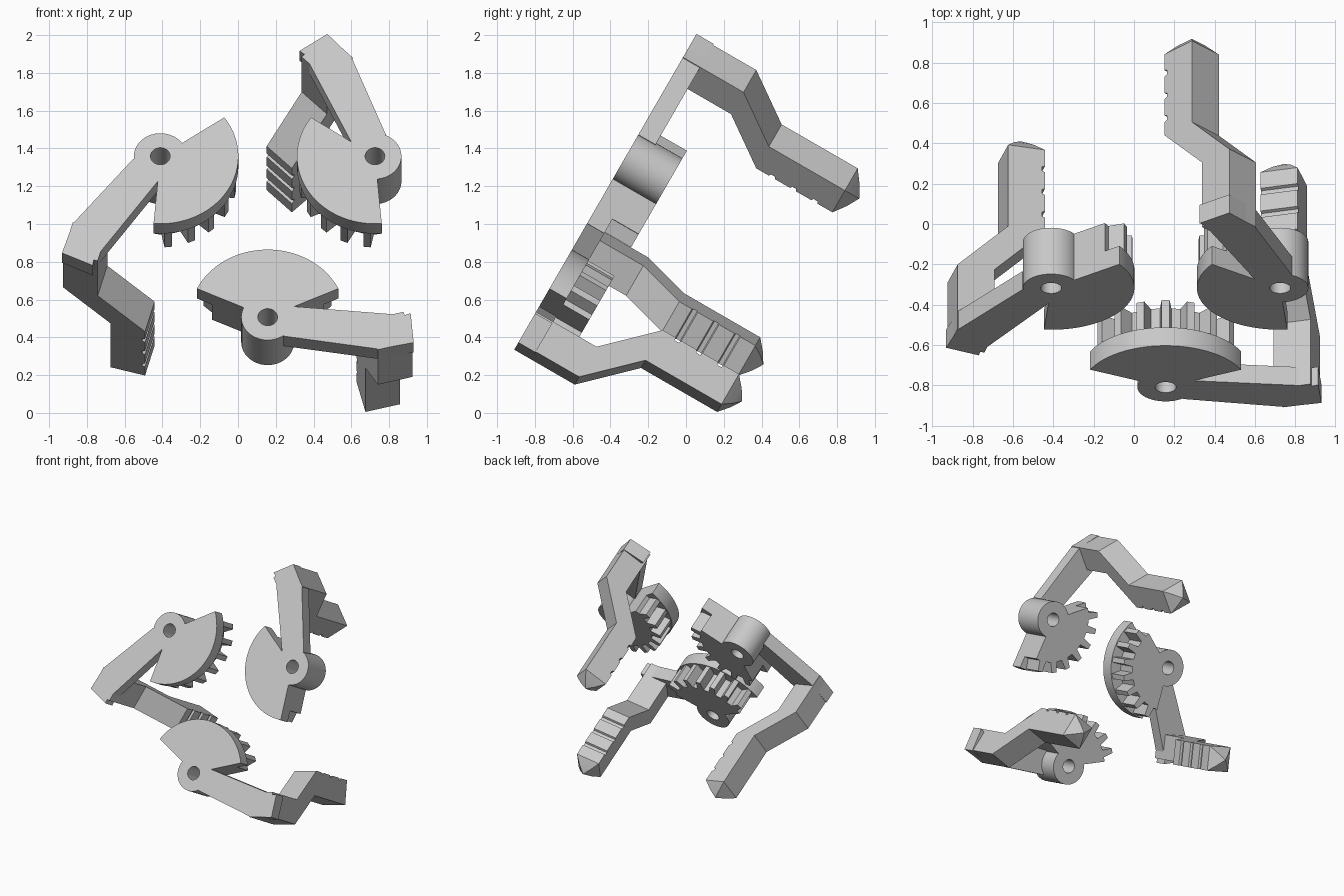
import bpy, bmesh
from math import sin, cos, pi, radians
from mathutils import Matrix, Vector

cube = bpy.data.objects.get("Cube")
if cube:
    bpy.data.objects.remove(cube)

grey = bpy.data.materials.new("light_grey")
grey.use_nodes = True
colour = (0.58, 0.58, 0.58, 1)
grey.diffuse_color = colour
grey.node_tree.nodes["Principled BSDF"].inputs["Base Color"].default_value = colour

HUB_R, HOLE_R, SECTOR_R, ROOT_R, TOOTH_R = 0.14, 0.052, 0.413, 0.325, 0.405
PLATE, GEAR = 0.105, 0.265      # thickness of plate and of gear
HALF = 65                       # half angle of the sector, degrees


def polar(r, deg):
    return Vector((r * cos(radians(deg)), r * sin(radians(deg)), 0))


def finish(bm, name):
    bmesh.ops.recalc_face_normals(bm, faces=bm.faces)
    mesh = bpy.data.meshes.new(name)
    bm.to_mesh(mesh)
    bm.free()
    mesh.materials.append(grey)
    return mesh


def prism(name, points, offset):
    """Closed outline extruded along an offset."""
    bm = bmesh.new()
    face = bm.faces.new([bm.verts.new(p) for p in points])
    ext = bmesh.ops.extrude_face_region(bm, geom=[face], use_keep_orig=True)
    verts = [g for g in ext["geom"] if isinstance(g, bmesh.types.BMVert)]
    bmesh.ops.translate(bm, verts=verts, vec=offset)
    return finish(bm, name)


def hub():
    """Bored cylinder, spun from its cross-section."""
    bm = bmesh.new()
    corners = [(HOLE_R, 0), (HUB_R, 0), (HUB_R, -GEAR), (HOLE_R, -GEAR)]
    vs = [bm.verts.new((r, 0, z)) for r, z in corners]
    edges = [bm.edges.new((vs[i], vs[(i + 1) % 4])) for i in range(4)]
    bmesh.ops.spin(bm, geom=vs + edges, cent=(0, 0, 0), axis=(0, 0, 1),
                   angle=2 * pi, steps=48)
    bmesh.ops.remove_doubles(bm, verts=bm.verts, dist=0.0001)
    return finish(bm, "hub")


def sector_plate():
    n = 40
    a = [90 - HALF + 2 * HALF * i / n for i in range(n + 1)]
    pts = [polar(SECTOR_R, d) for d in a] + [polar(0.1, d) for d in reversed(a)]
    return prism("sector_plate", pts, (0, 0, -PLATE))


def gear_teeth():
    pts = [polar(ROOT_R, 90 - HALF)]
    for i in range(-3, 4):
        mid = 90 + 18 * i
        pts += [polar(r, mid + d) for r, d in
                ((ROOT_R, -5), (TOOTH_R, -2.8), (TOOTH_R, 2.8), (ROOT_R, 5))]
    pts.append(polar(ROOT_R, 90 + HALF))
    pts += [polar(0.1, 90 + HALF - 2 * HALF * i / 12) for i in range(13)]
    return prism("gear_teeth", pts, (0, 0, -GEAR))


def arm():
    pts = [(0.09, 0.07), (0.1175, 0.067), (0.726, 0.012), (0.757, 0.024),
           (0.773, -0.155), (0.588, -0.195), (0.085, -0.116)]
    return prism("arm", [(x, y, 0) for x, y in pts], (0, 0, -PLATE))


# Finger frame: "across" is its width, "inward" points to the grip side
across, inward = polar(1, 14.5), polar(1, 104.5)
corner = Vector((0.583, -0.199, 0))
WIDTH, SHIFT, END = 0.19, 0.26, 1.095


def at(s, t, depth):
    return corner + across * s + inward * t - Vector((0, 0, depth))


def finger():
    outline = [(0, 0), (0, 0.37), (SHIFT, 0.63), (SHIFT, END)]
    grip = SHIFT + WIDTH
    outline.append((grip, END))
    for d in (0.985, 0.855, 0.725):     # grip grooves
        outline += [(grip, d + 0.018), (grip - 0.016, d + 0.012),
                    (grip - 0.016, d - 0.012), (grip, d - 0.018)]
    outline += [(grip, 0.63), (WIDTH, 0.37), (WIDTH, 0)]
    return prism("finger", [at(0, t, d) for t, d in outline], across * WIDTH)


def fingertip():
    """Low, slightly domed pyramid."""
    bm = bmesh.new()
    rings = []
    for k, d in ((1, END), (0.5, END + 0.05)):
        h = WIDTH / 2
        rings.append([bm.verts.new(at(h + h * k * i, SHIFT + h + h * k * j, d))
                      for i, j in ((-1, -1), (1, -1), (1, 1), (-1, 1))])
    apex = bm.verts.new(at(WIDTH / 2, SHIFT + WIDTH / 2, END + 0.087))
    for i in range(4):
        j = (i + 1) % 4
        bm.faces.new((rings[0][i], rings[0][j], rings[1][j], rings[1][i]))
        bm.faces.new((rings[1][i], rings[1][j], apex))
    bm.faces.new(rings[0])
    return finish(bm, "fingertip")


# Three identical claws around a common centre on a leaning plane
s60 = sin(radians(60))
tilt = Matrix(((1, 0, 0, 0), (0, 0.5, -s60, 0), (0, s60, 0.5, 0), (0, 0, 0, 1)))
centre = Matrix.Translation((0.157, 0.69, 0.955))
out = Matrix.Translation((0, -0.656, 0))
for mesh in (hub(), sector_plate(), gear_teeth(), arm(), finger(), fingertip()):
    for k, side in enumerate(("lower", "left", "right")):
        ob = bpy.data.objects.new(side + "_" + mesh.name, mesh)
        bpy.context.collection.objects.link(ob)
        ob.matrix_world = tilt @ centre @ Matrix.Rotation(radians(120 * k), 4, 'Z') @ out
        if k == 0 and mesh.name in ("hub", "sector_plate", "fingertip"):
            bpy.ops.object.select_all(action='DESELECT')
            ob.select_set(True)
            bpy.context.view_layer.objects.active = ob
            bpy.ops.object.shade_smooth_by_angle(angle=radians(30))
